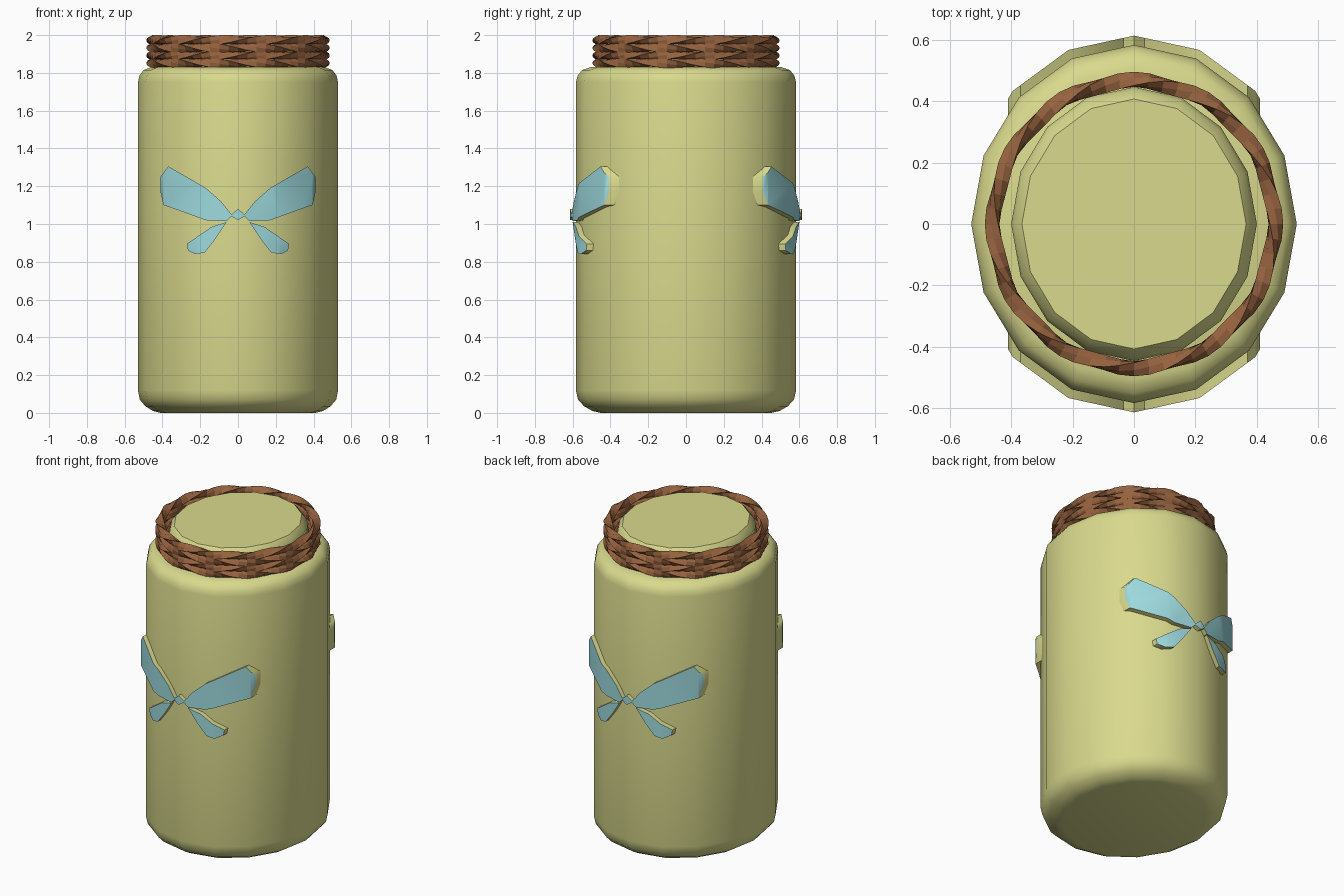
import bpy, bmesh, math
from mathutils import Vector

if "Cube" in bpy.data.objects:
    bpy.data.objects.remove(bpy.data.objects["Cube"])


def material(name, rgb):
    m = bpy.data.materials.new(name)
    m.diffuse_color = (*rgb, 1)
    m.use_nodes = True
    m.node_tree.nodes["Principled BSDF"].inputs["Base Color"].default_value = m.diffuse_color
    return m


YELLOW = material("pale yellow", (0.70, 0.70, 0.27))
BLUE = material("light blue", (0.34, 0.70, 0.73))
BROWN = material("rope brown", (0.31, 0.125, 0.05))


def finish(bm, name, mats, smooth=None):
    bmesh.ops.recalc_face_normals(bm, faces=bm.faces[:])
    me = bpy.data.meshes.new(name)
    bm.to_mesh(me)
    bm.free()
    for m in mats:
        me.materials.append(m)
    if smooth:
        me.shade_smooth()
        me.set_sharp_from_angle(angle=math.radians(smooth))
    ob = bpy.data.objects.new(name, me)
    bpy.context.collection.objects.link(ob)
    return ob


def lathe(name, profile, sides=16, sy=1.1):
    """Closed solid of revolution, stretched along y."""
    bm = bmesh.new()
    rings = []
    for r, z in profile:
        rings.append([bm.verts.new((r * math.cos(2 * math.pi * i / sides),
                                    sy * r * math.sin(2 * math.pi * i / sides), z))
                      for i in range(sides)])
    for a, b in zip(rings, rings[1:]):
        for i in range(sides):
            j = (i + 1) % sides
            bm.faces.new((a[i], a[j], b[j], b[i]))
    bm.faces.new(rings[0][::-1])
    bm.faces.new(rings[-1])
    return finish(bm, name, [YELLOW], 40)


# Jar body and the plug inside the rope
lathe("jar_body", [(0.41, 0.0), (0.45, 0.01), (0.49, 0.035), (0.52, 0.07), (0.53, 0.12),
                   (0.53, 1.75), (0.522, 1.785), (0.50, 1.815), (0.46, 1.83)])
lathe("jar_plug", [(0.40, 1.80), (0.40, 1.92), (0.39, 1.96), (0.365, 1.99)], sy=1.115)


# Rope: stacked twisted rings, twist direction alternating
def rope_ring(name, z, twist, radius=0.457, segs=60):
    bm = bmesh.new()
    rings = []
    for i in range(segs):
        a = 2 * math.pi * i / segs
        ring = []
        for k in range(6):
            t = k * math.pi / 3 + twist * i * math.radians(24)
            r = 0.029 if k % 2 == 0 else 0.019
            d = radius + r * math.cos(t)
            ring.append(bm.verts.new((d * math.cos(a), 1.02 * d * math.sin(a),
                                      z + r * math.sin(t))))
        rings.append(ring)
    for i in range(segs):
        a, b = rings[i], rings[(i + 1) % segs]
        for k in range(6):
            n = (k + 1) % 6
            bm.faces.new((a[k], a[n], b[n], b[k]))
    finish(bm, name, [BROWN])


for n in range(4):
    rope_ring(f"rope_ring_{n + 1}", 1.852 + n * 0.04, 1 if n % 2 else -1)

# Bow: flat outlines (x, z) cut at the jar facets and wrapped round the jar
UPPER = [(0.03, 1.045), (0.09, 1.12), (0.17, 1.19), (0.29, 1.26), (0.37, 1.305), (0.41, 1.25),
         (0.41, 1.17), (0.395, 1.10), (0.35, 1.085), (0.17, 1.02), (0.06, 1.015)]
LOWER = [(0.06, 1.01), (0.14, 0.985), (0.27, 0.895), (0.265, 0.86), (0.225, 0.84),
         (0.175, 0.85), (0.12, 0.92)]
KNOT = [(-0.04, 1.045), (0, 1.08), (0.04, 1.045), (0, 1.02)]
OUT = 1.052
FACETS = [(OUT * 0.53 * math.sin(a * math.pi / 8), OUT * 0.583 * math.cos(a * math.pi / 8))
          for a in range(4)]


def surface_y(x):
    x = abs(x)
    for (x0, y0), (x1, y1) in zip(FACETS, FACETS[1:]):
        if x <= x1 + 1e-5:
            return y0 + (y1 - y0) * (x - x0) / (x1 - x0)


def bow(name, front):
    bm = bmesh.new()
    for outline, sides in ((UPPER, (1, -1)), (LOWER, (1, -1)), (KNOT, (1,))):
        for s in sides:
            bm.faces.new([bm.verts.new((s * x, 0, z)) for x, z in outline])
    for cut in (0, FACETS[1][0], -FACETS[1][0], FACETS[2][0], -FACETS[2][0]):
        bmesh.ops.bisect_plane(bm, geom=bm.verts[:] + bm.edges[:] + bm.faces[:],
                               plane_co=(cut, 0, 0), plane_no=(1, 0, 0), dist=1e-5)
    for v in bm.verts:
        v.co.y = front * (surface_y(v.co.x) - 0.07)
    new = bmesh.ops.extrude_face_region(bm, geom=bm.faces[:], use_keep_orig=True)["geom"]
    for g in new:
        if isinstance(g, bmesh.types.BMVert):
            g.co.y += front * 0.07
        elif isinstance(g, bmesh.types.BMFace):
            g.material_index = 1
    finish(bm, name, [YELLOW, BLUE], 40)


bow("front_bow", -1)
bow("back_bow", 1)
